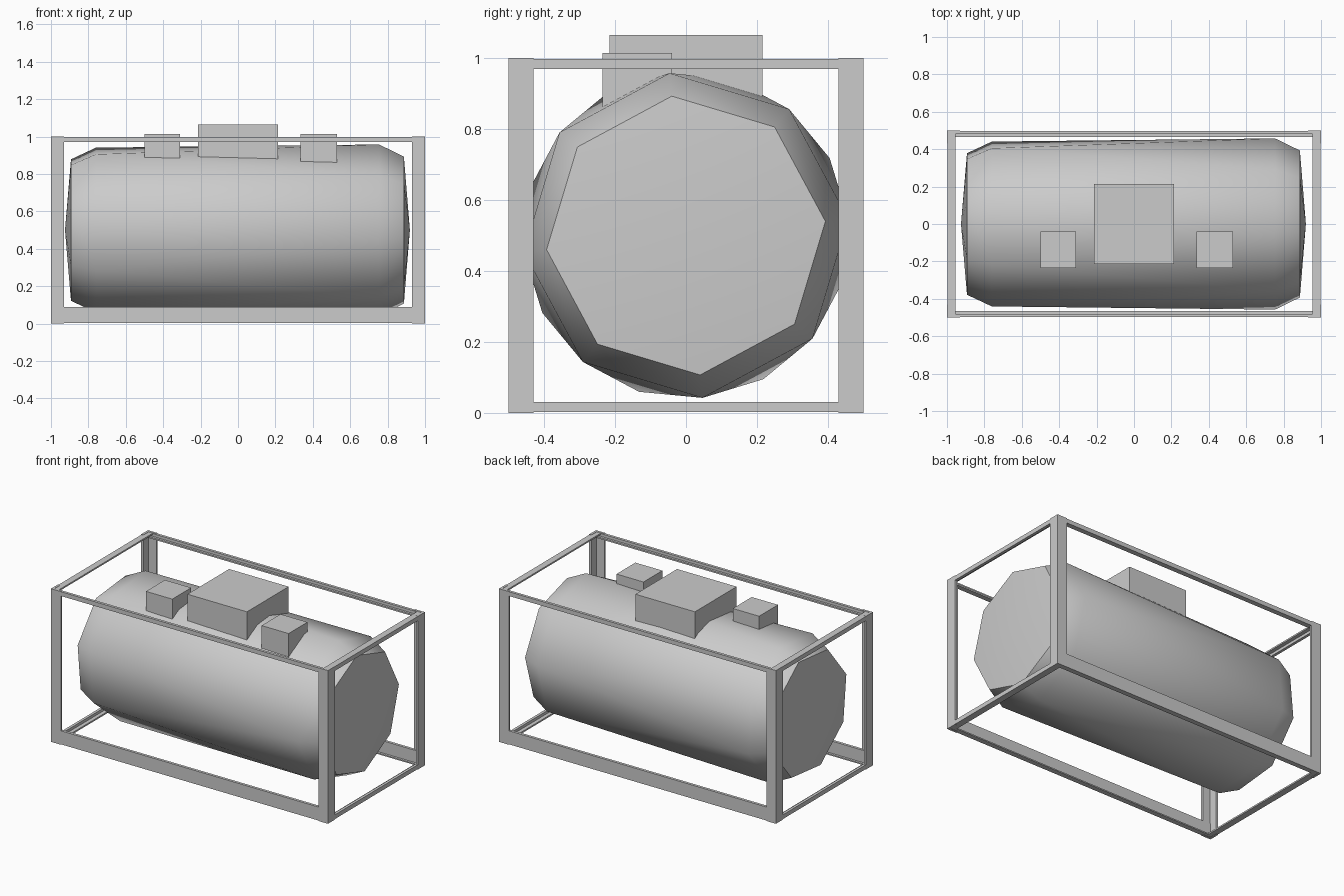
import bpy, bmesh, math

cube = bpy.data.objects.get("Cube")
if cube:
    bpy.data.objects.remove(cube, do_unlink=True)

GREY = (0.6, 0.6, 0.6, 1)
grey = bpy.data.materials.new("plain grey")
grey.use_nodes = True
grey.diffuse_color = GREY
grey.node_tree.nodes["Principled BSDF"].inputs["Base Color"].default_value = GREY


def make(name, bm):
    bmesh.ops.recalc_face_normals(bm, faces=bm.faces)
    mesh = bpy.data.meshes.new(name)
    bm.to_mesh(mesh)
    bm.free()
    mesh.materials.append(grey)
    ob = bpy.data.objects.new(name, mesh)
    bpy.context.collection.objects.link(ob)
    return ob


def box(name, x, y, z):
    bm = bmesh.new()
    bmesh.ops.create_cube(bm, size=1)
    for v in bm.verts:
        v.co = [r[0] + (c + 0.5) * (r[1] - r[0]) for c, r in zip(v.co, (x, y, z))]
    return make(name, bm)


def span(sign, a, b):
    return sorted((sign * a, sign * b))


# Tank: octagonal rings, the two ends turned half a side against each other
SIDES = 8
bm = bmesh.new()


def ring(x, radius, start):
    angles = [math.radians(start) + math.tau * i / SIDES for i in range(SIDES)]
    return [bm.verts.new((x, radius * math.cos(a), 0.5 + radius * math.sin(a))) for a in angles]


ends = []
for sign, start in ((-1, 73.3), (1, 95.8)):
    rim = ring(sign * 0.89 - 0.003, 0.395, start)
    shoulder = ring(sign * 0.757 - 0.003, 0.46, start)
    tip = bm.verts.new((sign * 0.922 - 0.003, 0, 0.5))
    for i in range(SIDES):
        j = (i + 1) % SIDES
        bm.faces.new((rim[i], rim[j], shoulder[j], shoulder[i]))
        bm.faces.new((rim[i], rim[j], tip))
    ends.append(shoulder)
for i in range(SIDES):
    j = (i + 1) % SIDES
    a, b = ends
    bm.faces.new((a[i], a[j], b[i]))
    bm.faces.new((a[j], b[j], b[i]))
tank = make("tank", bm)
bpy.ops.object.select_all(action="DESELECT")
tank.select_set(True)
bpy.context.view_layer.objects.active = tank
bpy.ops.object.shade_smooth_by_angle(angle=math.radians(50))

# Boxes on top of the tank
box("manhole_box", (-0.215, 0.215), (-0.215, 0.215), (0.8, 1.065))
box("right_valve_box", (-0.5, -0.31), (-0.235, -0.04), (0.8, 1.015))
box("left_valve_box", (0.335, 0.53), (-0.235, -0.04), (0.8, 1.015))

# Angle-section corner posts
for sx, side in ((-1, "right"), (1, "left")):
    for sy, face in ((-1, "front"), (1, "back")):
        bm = bmesh.new()
        outline = [(1, 0.5), (0.93, 0.5), (0.93, 0.485), (0.985, 0.485), (0.985, 0.43), (1, 0.43)]
        base = bm.faces.new([bm.verts.new((sx * x, sy * y, 0)) for x, y in outline])
        out = bmesh.ops.extrude_face_region(bm, geom=[base])
        for v in out["geom"]:
            if isinstance(v, bmesh.types.BMVert):
                v.co.z = 1
        make(f"{face}_{side}_post", bm)

# Long rails, each with a thin inward flange
for sy, face in ((-1, "front"), (1, "back")):
    for level, z, flange in (("top", (0.97, 0.998), (0.97, 0.98)),
                             ("bottom", (0.01, 0.09), (0.002, 0.01))):
        box(f"{face}_{level}_rail", (-0.985, 0.985), span(sy, 0.48, 0.498), z)
        box(f"{face}_{level}_flange", (-0.985, 0.985), span(sy, 0.465, 0.498), flange)

# Short end rails, angle section as well
for sx, side in ((-1, "right"), (1, "left")):
    for level, z, flange in (("top", (0.97, 0.998), (0.988, 0.998)),
                             ("bottom", (0.002, 0.03), (0.002, 0.012))):
        box(f"{side}_{level}_end_rail", span(sx, 0.98, 0.998), (-0.485, 0.485), z)
        box(f"{side}_{level}_end_flange", span(sx, 0.955, 0.998), (-0.485, 0.485), flange)
